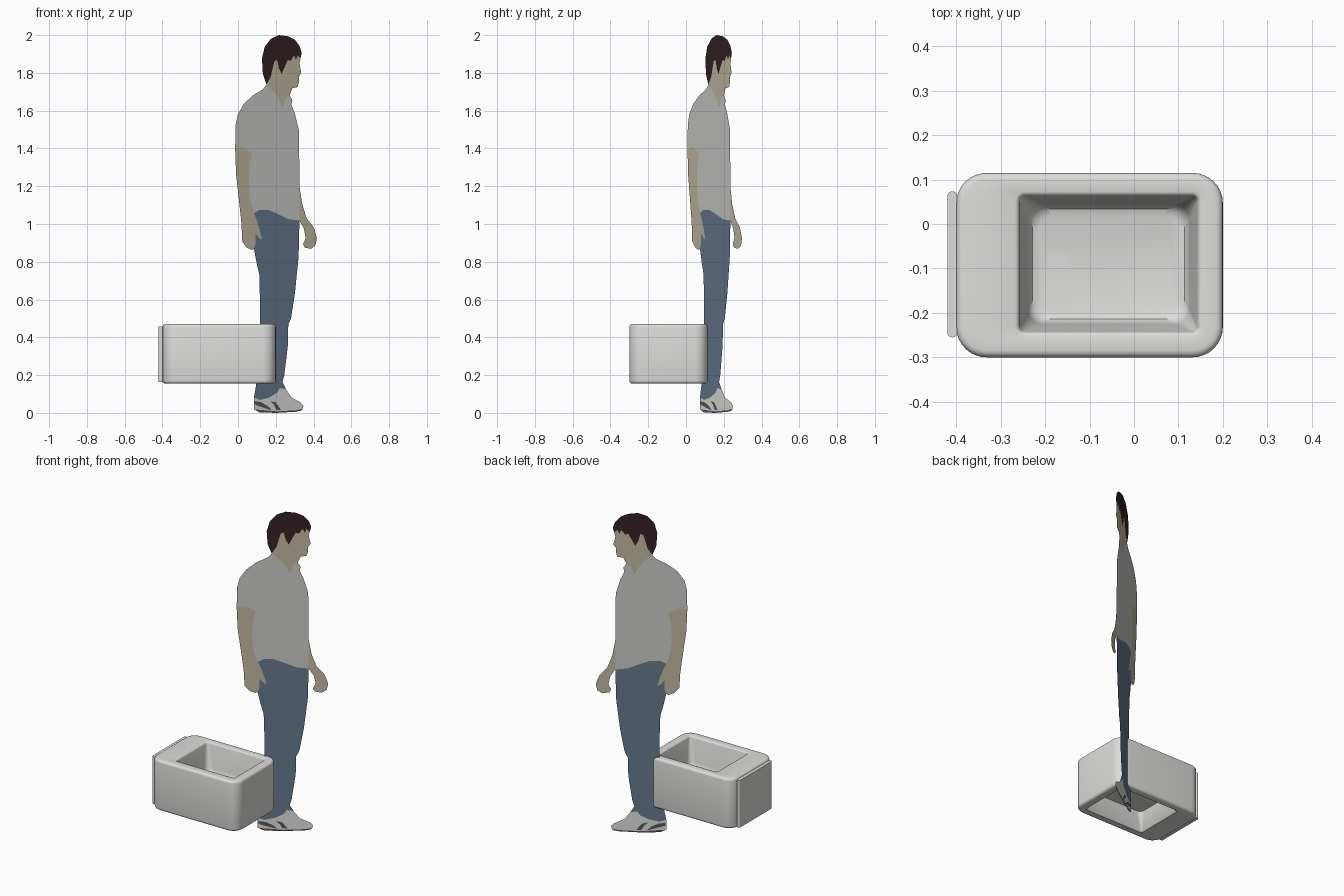
import bpy, bmesh, math
from mathutils import Vector

if "Cube" in bpy.data.objects:
    bpy.data.objects.remove(bpy.data.objects["Cube"])


def material(name, r, g, b):
    m = bpy.data.materials.new(name)
    m.diffuse_color = (r, g, b, 1)
    m.use_nodes = True
    m.node_tree.nodes["Principled BSDF"].inputs["Base Color"].default_value = m.diffuse_color
    return m


STONE = material("light grey ceramic", 0.72, 0.72, 0.70)
SHIRT = material("grey shirt", 0.60, 0.60, 0.59)
SKIN = material("tan skin", 0.54, 0.49, 0.36)
HAIR = material("dark brown hair", 0.035, 0.016, 0.018)
JEANS = material("blue denim", 0.14, 0.19, 0.27)
SHOE = material("pale shoe", 0.75, 0.75, 0.72)
TRIM = material("dark shoe trim", 0.10, 0.10, 0.10)


def finish(bm, name, mat, smooth=False):
    me = bpy.data.meshes.new(name)
    bm.to_mesh(me)
    bm.free()
    ob = bpy.data.objects.new(name, me)
    me.materials.append(mat)
    bpy.context.collection.objects.link(ob)
    if smooth:
        bpy.ops.object.select_all(action='DESELECT')
        ob.select_set(True)
        bpy.context.view_layer.objects.active = ob
        bpy.ops.object.shade_smooth_by_angle(angle=math.radians(35))
    return ob


def rrect(x0, x1, y0, y1, r, z, n=8):
    """Rounded rectangle ring at height z."""
    pts = []
    corners = [(x1 - r, y1 - r), (x0 + r, y1 - r), (x0 + r, y0 + r), (x1 - r, y0 + r)]
    for k, (cx, cy) in enumerate(corners):
        for i in range(n + 1):
            a = math.pi / 2 * (k + i / n)
            pts.append((cx + r * math.cos(a), cy + r * math.sin(a), z))
    return pts


def loft(name, rings, mat):
    """Skin a stack of rings and cap both ends."""
    bm = bmesh.new()
    vs = [[bm.verts.new(p) for p in ring] for ring in rings]
    n = len(vs[0])
    for a, b in zip(vs, vs[1:]):
        for i in range(n):
            bm.faces.new((a[i], a[(i + 1) % n], b[(i + 1) % n], b[i]))
    bm.faces.new(vs[0][::-1])
    bm.faces.new(vs[-1])
    bmesh.ops.recalc_face_normals(bm, faces=bm.faces)
    return finish(bm, name, mat, True)


def inset(box, d, r, z):
    x0, x1, y0, y1 = box
    return rrect(x0 + d, x1 - d, y0 + d, y1 - d, r, z)


def quarter(f):
    """Inset and drop of points around a rounded edge of radius f."""
    return [(f * (1 - math.cos(a)), f * (1 - math.sin(a)))
            for a in (math.pi / 2 * i / 4 for i in range(5))]


# Basin body: underside recess, outer wall, rim and bowl in one skin
OUT = (-0.40, 0.20, -0.30, 0.115)
HOLE = (-0.258, 0.143, -0.243, 0.063)
Z0, Z1, R, F = 0.155, 0.47, 0.068, 0.016
rings = [inset(HOLE, 0.022, 0.03, 0.265), inset(HOLE, 0, 0.012, Z0 + 0.008),
         inset(HOLE, -0.008, 0.02, Z0)]
rings += [inset(OUT, d, R - d, Z0 + h) for d, h in reversed(quarter(F))]
rings += [inset(OUT, d, R - d, Z1 - h) for d, h in quarter(F)]
rings += [inset(HOLE, -d, 0.012 + d, Z1 - h) for d, h in
          ((0.01, 0), (0.005, 0.0015), (0.0015, 0.005), (0, 0.01))]
rings += [inset(HOLE, 0.018, 0.035, 0.325), inset(HOLE, 0.021, 0.038, 0.305),
          inset(HOLE, 0.029, 0.04, 0.292), inset(HOLE, 0.042, 0.035, 0.287)]
loft("basin_body", rings, STONE)

# Mounting plate on the left side
PLATE = (-0.42, -0.398, -0.255, 0.073)
loft("mounting_plate", [rrect(*PLATE, 0.010, 0.163),
                        rrect(*PLATE, 0.010, 0.458)], STONE)

# Drain cover on the bowl floor
bm = bmesh.new()
bmesh.ops.create_cone(bm, cap_ends=True, segments=32, radius1=0.026, radius2=0.026, depth=0.003)
bmesh.ops.translate(bm, verts=bm.verts, vec=(-0.17, -0.09, 0.287))
finish(bm, "drain_cover", STONE, True)


# Flat standing figure: outlines drawn in the figure's own plane
NORMAL = Vector((0.29, -0.433, 0)).normalized()


def cutout(name, pts, mat, offsets=(0,)):
    bm = bmesh.new()
    for off in offsets:
        vs = []
        for u, v in pts:
            t = (u - 237) / 92
            p = Vector((-0.015 + 0.435 * t, 0.008 + 0.29 * t, max(0, (832 - v) / 160)))
            vs.append(bm.verts.new(p + NORMAL * off))
        f = bm.faces.new(vs)
        f.normal_update()
        if f.normal.dot(NORMAL) * (1 if off >= 0 else -1) < 0:
            f.normal_flip()
    bmesh.ops.triangulate(bm, faces=bm.faces)
    return finish(bm, name, mat)


# Edges shared between neighbouring parts
fringe = [(310, 532), (307, 529), (305, 533), (303, 529), (299, 534), (296, 533), (293, 538),
          (289, 545), (286, 540), (284, 533), (281, 534), (279, 540), (277, 547), (272, 554)]
collar = [(272, 554), (275, 556), (282, 562), (287, 568), (289, 573), (291, 573), (293, 566), (298, 563)]
sleeve = [(237, 608), (246, 607), (254, 611), (256, 613)]
inner_arm = [(256, 613), (253, 622), (252.5, 640), (254, 652), (258, 663)]
hand_front = [(258, 663), (261, 668), (264, 676), (267, 685), (264, 684), (260, 680),
              (260, 688), (258, 693)]
hem = [(258, 663), (264, 660), (274, 660), (286, 664), (297, 668), (309, 669)]
cuff = [(258, 819), (265, 821), (275, 819), (284, 815), (287, 811), (294, 812)]

# Hair and head
cutout("hair", [(268, 545), (267, 532), (270, 522), (277, 515), (286, 512), (296, 513),
                (304, 516), (309, 521), (311.5, 527)] + fringe, HAIR)
cutout("head", fringe[::-1] + [(309, 536), (311, 544), (308.5, 547), (308.5, 551), (307, 556),
                               (301, 557), (298, 563)] + collar[-2:0:-1], SKIN)

# Shirt
cutout("shirt", collar + [(301, 567), (300, 571), (304, 579), (308.5, 593), (309, 640)]
       + hem[::-1] + inner_arm[-2:0:-1] + sleeve[::-1]
       + [(237.5, 588), (240, 579), (247, 570), (257, 563), (268, 558)], SHIRT)

# Arms
cutout("left_arm", sleeve + inner_arm[1:] + hand_front[1:]
       + [(256, 694), (250, 692), (245, 687), (244, 671), (241, 650), (238, 630)], SKIN)
cutout("right_arm", [(309, 640), (312, 655), (317, 667), (325, 675), (328.5, 684), (327, 690),
                     (322, 693), (315, 692), (313, 689), (316, 684), (314, 676), (309, 669)], SKIN)

# Trousers
cutout("trousers", hem + [(308, 700), (304, 730), (300, 750), (299, 753), (296.5, 757),
                          (296, 775), (292, 800), (290, 806)] + cuff[::-1]
       + [(261, 806), (264, 785), (265, 745), (264, 715), (261, 705)] + hand_front[:0:-1], JEANS)

# Shoes with dark trim on both sides
cutout("shoes", cuff + [(300, 819), (310, 823), (313.5, 826), (312, 829.5), (305, 831),
                        (283, 832), (264, 831.5), (258, 829)], SHOE)
BOTH = (0.0015, -0.0015)
cutout("shoe_heel_trim", [(258.5, 822), (266, 823), (273, 826), (278, 830), (270, 828), (259, 825)],
       TRIM, BOTH)
cutout("shoe_side_stripe", [(276, 822), (282, 823), (285, 826), (288, 829.5), (283, 829.5), (280, 825)],
       TRIM, BOTH)
cutout("shoe_sole", [(259, 829), (283, 830.7), (305, 829.8), (312, 828.5), (311, 830), (305, 831),
                     (283, 832), (264, 831.5)], TRIM, BOTH)
